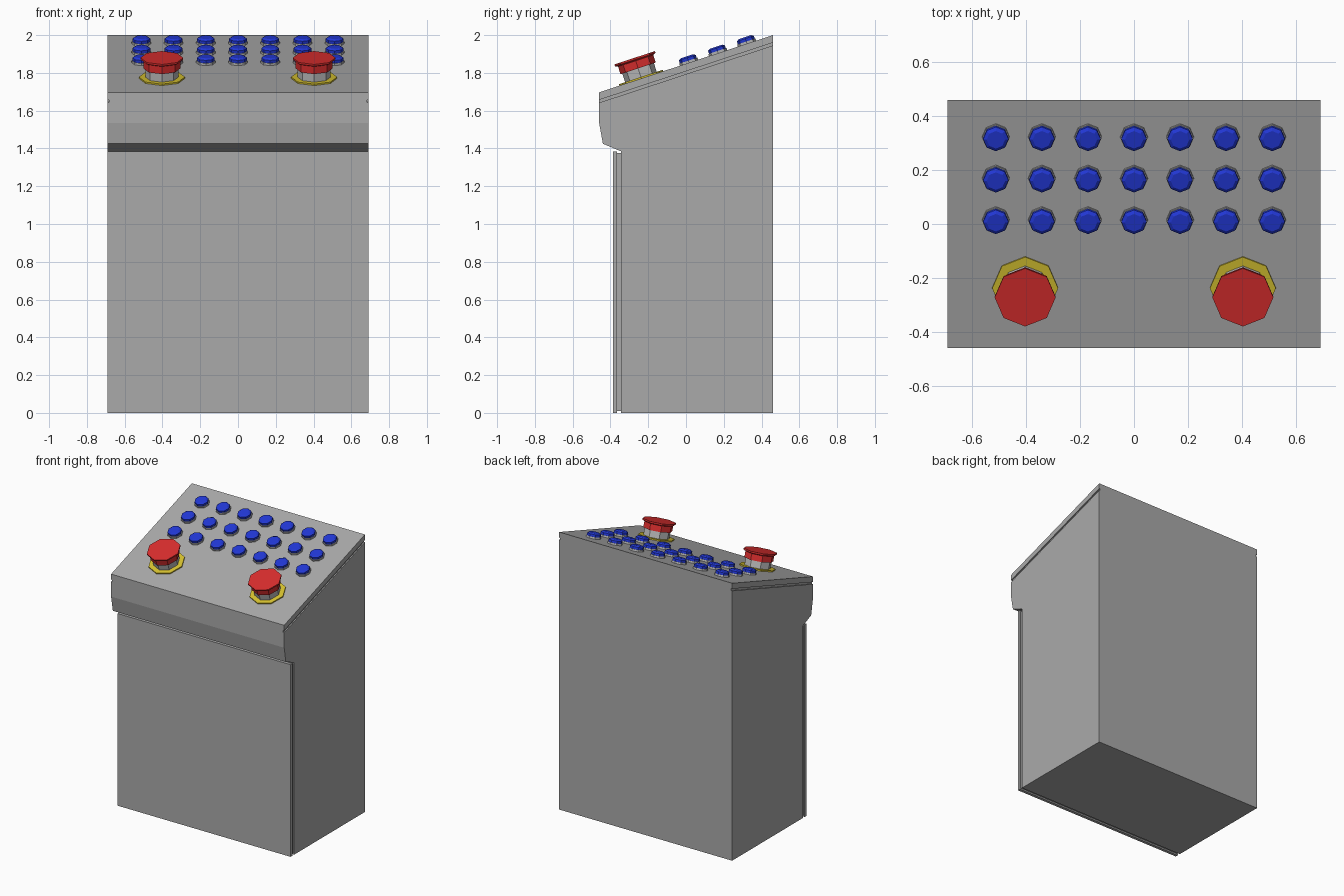
import bpy, bmesh, math
from mathutils import Matrix, Vector

if "Cube" in bpy.data.objects:
    bpy.data.objects.remove(bpy.data.objects["Cube"])


def material(name, rgb):
    m = bpy.data.materials.new(name)
    m.diffuse_color = (*rgb, 1)
    m.use_nodes = True
    m.node_tree.nodes["Principled BSDF"].inputs["Base Color"].default_value = m.diffuse_color
    return m


GREY = material("cabinet_grey", (0.40, 0.40, 0.40))
LIGHT = material("light_grey", (0.50, 0.50, 0.50))
RED = material("stop_red", (0.70, 0.027, 0.027))
YELLOW = material("warning_yellow", (0.68, 0.54, 0.03))
BLUE = material("button_blue", (0.016, 0.04, 0.68))

W = 0.69                                   # half width
FRONT_Z, SLOPE = 1.697, (2.0 - 1.697) / 0.92
TILT = math.atan(SLOPE)


def finish(name, bm, mat):
    bmesh.ops.recalc_face_normals(bm, faces=bm.faces)
    me = bpy.data.meshes.new(name)
    bm.to_mesh(me)
    bm.free()
    me.materials.append(mat)
    ob = bpy.data.objects.new(name, me)
    bpy.context.collection.objects.link(ob)
    return ob


def extrude_profile(name, pts, half, mat):
    """Side profile of (y, z) points extruded along x."""
    bm = bmesh.new()
    f = bm.faces.new([bm.verts.new((-half, y, z)) for y, z in pts])
    r = bmesh.ops.extrude_face_region(bm, geom=[f])
    vs = [v for v in r["geom"] if isinstance(v, bmesh.types.BMVert)]
    bmesh.ops.translate(bm, verts=vs, vec=(2 * half, 0, 0))
    return finish(name, bm, mat)


def turned(name, rings, x, y, mat, sides=8):
    """Octagonal stack of (radius, height) rings standing on the sloped top."""
    bm = bmesh.new()
    loops = [[bm.verts.new((r * math.cos(2 * math.pi * i / sides),
                            r * math.sin(2 * math.pi * i / sides), h))
              for i in range(sides)] for r, h in rings]
    for a, b in zip(loops, loops[1:]):
        for i in range(sides):
            j = (i + 1) % sides
            bm.faces.new((a[i], a[j], b[j], b[i]))
    bm.faces.new(loops[0][::-1])
    bm.faces.new(loops[-1])
    ob = finish(name, bm, mat)
    z = FRONT_Z + (y + 0.46) * SLOPE
    ob.matrix_world = Matrix.Translation((x, y, z)) @ Matrix.Rotation(TILT, 4, 'X')
    return ob


# Cabinet with overhanging front
extrude_profile("cabinet", [(-0.345, 0), (0.46, 0), (0.46, 1.945), (-0.46, 1.642),
                            (-0.46, 1.535), (-0.44, 1.425), (-0.345, 1.385)], W, GREY)

# Sloped lid on a slightly narrower seam strip
extrude_profile("lid_seam", [(-0.46, 1.642), (0.46, 1.945), (0.46, 1.96), (-0.46, 1.657)],
                W - 0.008, GREY)
extrude_profile("lid", [(-0.46, 1.657), (0.46, 1.96), (0.46, 2.0), (-0.46, FRONT_Z)],
                W, GREY)

# Front door on an inset seal
extrude_profile("door_seal", [(-0.366, 0.01), (-0.345, 0.01), (-0.345, 1.375), (-0.366, 1.375)],
                W - 0.01, GREY)
extrude_profile("door", [(-0.387, 0), (-0.366, 0), (-0.366, 1.385), (-0.387, 1.385)],
                W, GREY)

# Emergency stop buttons
for side, x in (("left", -0.403), ("right", 0.403)):
    y = -0.236
    turned(f"stop_plate_{side}", [(0.122, 0), (0.122, 0.008)], x, y, YELLOW)
    turned(f"stop_stem_{side}", [(0.088, 0.008), (0.088, 0.056)], x, y, LIGHT)
    turned(f"stop_cap_{side}", [(0.098, 0.056), (0.098, 0.098), (0.113, 0.105), (0.113, 0.115)],
           x, y, RED)

# Three rows of seven push buttons
for row, y in enumerate((0.016, 0.17, 0.323)):
    for col in range(7):
        x = (col - 3) * 0.1705
        turned(f"button_collar_{row}_{col}", [(0.051, 0), (0.051, 0.012)], x, y, LIGHT)
        turned(f"push_button_{row}_{col}", [(0.047, 0.012), (0.047, 0.028), (0.034, 0.036)],
               x, y, BLUE)
